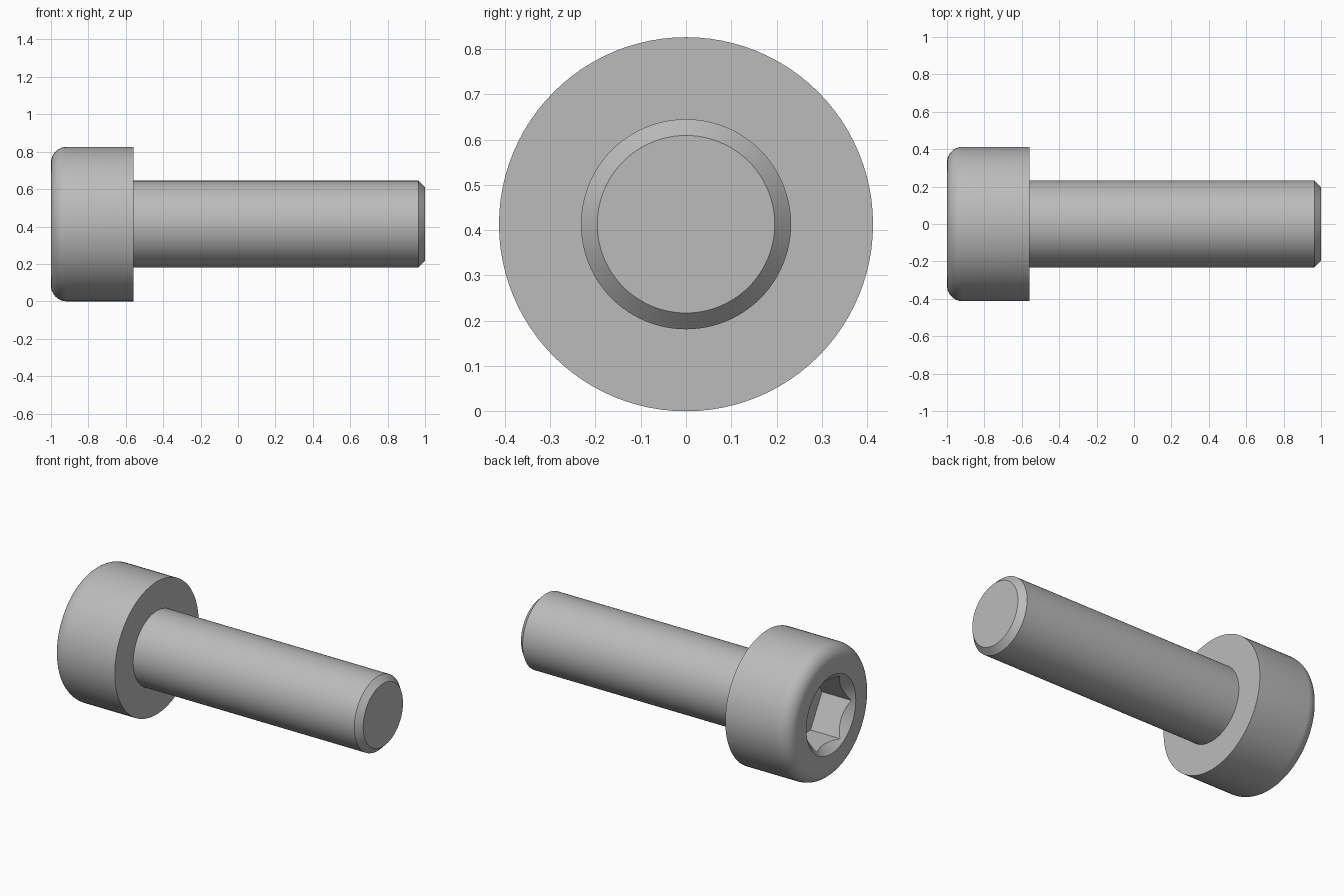
import bpy
import bmesh
import math
from mathutils import Matrix, Vector

cube = bpy.data.objects.get("Cube")
if cube:
    bpy.data.objects.remove(cube, do_unlink=True)

HEAD_R, SHANK_R = 0.413, 0.232
HEAD_END = -0.56
FILLET, CHAMFER = 0.085, 0.036
RIM_R, HEX_R, SOCKET_DEPTH = 0.243, 0.225, 0.22

steel = bpy.data.materials.new("steel grey")
steel.use_nodes = True
colour = (0.5, 0.5, 0.5, 1)
steel.diffuse_color = colour
steel.node_tree.nodes["Principled BSDF"].inputs["Base Color"].default_value = colour


def add_object(name, bm):
    bmesh.ops.recalc_face_normals(bm, faces=bm.faces)
    mesh = bpy.data.meshes.new(name)
    bm.to_mesh(mesh)
    bm.free()
    mesh.materials.append(steel)
    obj = bpy.data.objects.new(name, mesh)
    obj.location.z = HEAD_R
    bpy.context.collection.objects.link(obj)
    return obj


def lathe(name, profile, steps=96):
    """Turn an (x, radius) profile around the x axis."""
    bm = bmesh.new()
    verts = [bm.verts.new((x, 0, r)) for x, r in profile]
    edges = [bm.edges.new(pair) for pair in zip(verts, verts[1:])]
    bmesh.ops.spin(bm, geom=verts + edges, cent=(0, 0, 0), axis=(1, 0, 0),
                   angle=math.tau, steps=steps, use_duplicate=False)
    bmesh.ops.remove_doubles(bm, verts=bm.verts, dist=1e-5)
    return add_object(name, bm)


def select_only(obj):
    bpy.ops.object.select_all(action='DESELECT')
    obj.select_set(True)
    bpy.context.view_layer.objects.active = obj


# Head: countersunk mouth, rounded outer rim, flat underside
sink = 0.06
head_profile = [(-1 + sink, 0), (-1 + sink, RIM_R - sink), (-1, RIM_R)]
for i in range(11):
    a = math.pi / 2 * i / 10
    head_profile.append((-1 + FILLET * (1 - math.cos(a)),
                         HEAD_R - FILLET * (1 - math.sin(a))))
head_profile += [(HEAD_END, HEAD_R), (HEAD_END, 0)]
head = lathe("head", head_profile)

# Hex socket cut into the head, corners pointing sideways
bm = bmesh.new()
length = SOCKET_DEPTH + 0.1
bmesh.ops.create_cone(bm, cap_ends=True, segments=6, radius1=HEX_R, radius2=HEX_R,
                      depth=length)
bm.transform(Matrix.Translation(Vector((-1 + SOCKET_DEPTH - length / 2, 0, 0)))
             @ Matrix.Rotation(math.pi / 2, 4, 'Y'))
# Turn so that a corner lies on the y axis
corner = bm.verts[:][0].co
bm.transform(Matrix.Rotation(-math.atan2(corner.z, corner.y), 4, 'X'))
cutter = add_object("socket_cutter", bm)
cutter.hide_render = True

cut = head.modifiers.new("socket", 'BOOLEAN')
cut.operation = 'DIFFERENCE'
cut.solver = 'EXACT'
cut.object = cutter
select_only(head)
bpy.ops.object.modifier_apply(modifier=cut.name)
bpy.data.objects.remove(cutter, do_unlink=True)

# Shank with a chamfered tip
shank = lathe("shank", [(HEAD_END - 0.02, 0), (HEAD_END - 0.02, SHANK_R),
                        (1 - CHAMFER, SHANK_R), (1, SHANK_R - CHAMFER), (1, 0)])

for part in (head, shank):
    select_only(part)
    bpy.ops.object.shade_smooth_by_angle(angle=math.radians(25))
